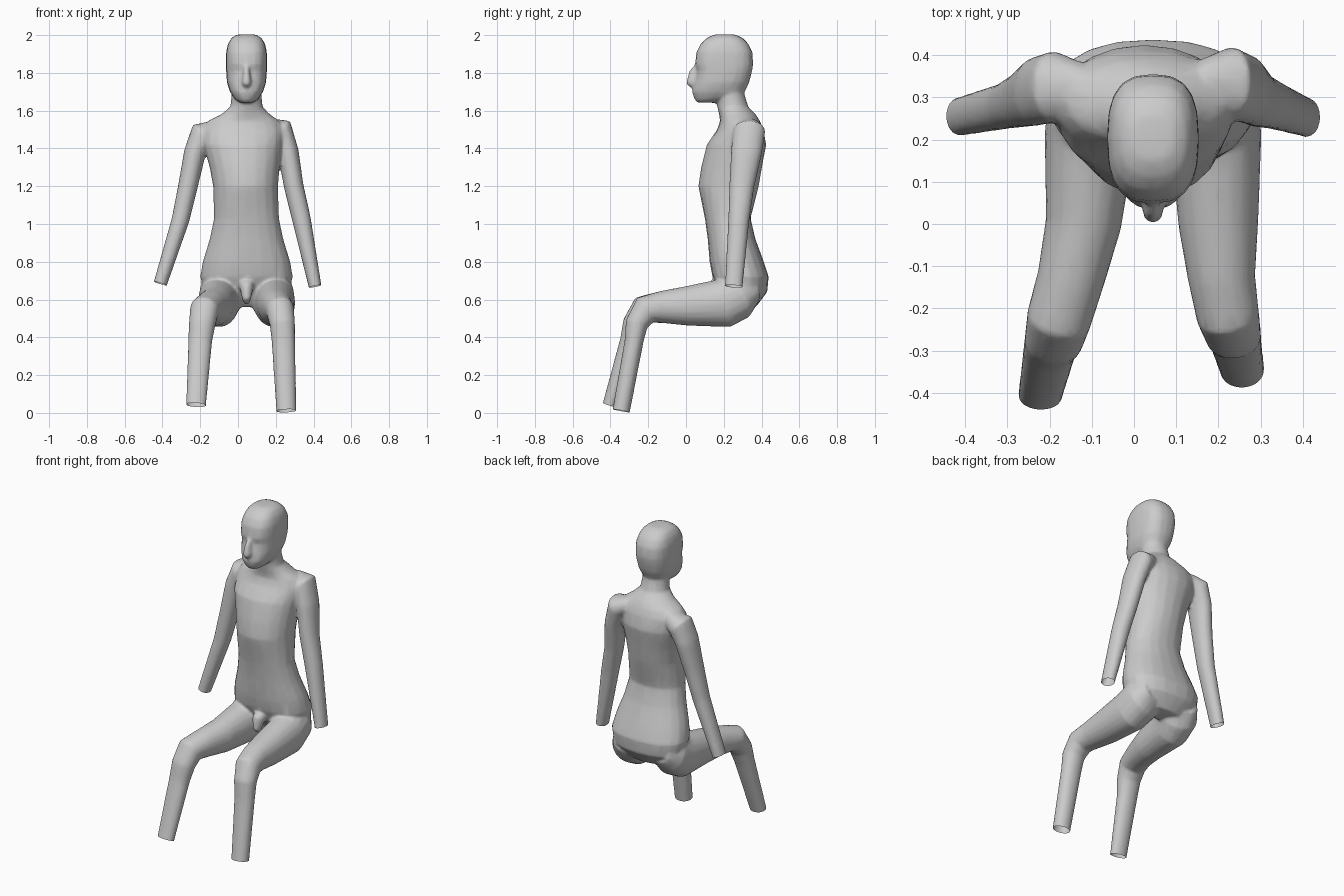
import bpy, bmesh, math
from mathutils import Vector as V

bm = bmesh.new()
N = 20


def sgn_pow(a, p):
    return math.copysign(abs(a) ** p, a)


def loft(rings):
    """Skin closed rings; each ring = (centre, u axis, v axis, squareness)."""
    loops = []
    for c, u, v, e in rings:
        loop = []
        for i in range(N):
            a = 2 * math.pi * i / N
            loop.append(bm.verts.new(c + u * sgn_pow(math.cos(a), 2 / e) + v * sgn_pow(math.sin(a), 2 / e)))
        loops.append(loop)
    for a, b in zip(loops, loops[1:]):
        for i in range(N):
            j = (i + 1) % N
            bm.faces.new((a[i], a[j], b[j], b[i]))
    bm.faces.new(loops[0][::-1])
    bm.faces.new(loops[-1])


def stack(rows):
    """Horizontal sections: z, centre x, half width, front y, back y, squareness."""
    loft([(V((cx, (f + b) / 2, z)), V((w, 0, 0)), V((0, (b - f) / 2, 0)), e) for z, cx, w, f, b, e in rows])


def limb(rows):
    """Sections across a path: x, y, z, half width in x, half depth."""
    pts = [V(r[:3]) for r in rows]
    rings = []
    for i, r in enumerate(rows):
        t = V((0, 0, 0))
        if i > 0:
            t += (pts[i] - pts[i - 1]).normalized()
        if i < len(rows) - 1:
            t += (pts[i + 1] - pts[i]).normalized()
        t.normalize()
        u = (V((1, 0, 0)) - t * t.x).normalized()
        rings.append((pts[i], u * r[3], t.cross(u) * r[4], 2.1))
    loft(rings)


def open_limb(rows):
    """Limb running past its last point; returns the cut plane for the open end."""
    a, b = V(rows[-2][:3]), V(rows[-1][:3])
    d = (b - a).normalized()
    limb(rows + [tuple(b + d * 0.04) + rows[-1][3:]])
    return b, d


# torso and neck
stack([(0.56, .045, .13, .25, .37, 2), (0.64, .045, .225, .18, .43, 2.2), (0.72, .045, .245, .14, .438, 2.3),
       (0.80, .045, .232, .125, .412, 2.2), (0.92, .045, .195, .115, .368, 2.2), (1.03, .045, .172, .10, .342, 2.2),
       (1.20, .04, .172, .065, .385, 2.1), (1.30, .035, .185, .08, .402, 2.1), (1.42, .025, .21, .11, .425, 2.1),
       (1.50, .025, .215, .165, .41, 2.1), (1.545, .03, .19, .18, .392, 2), (1.58, .04, .13, .175, .37, 2),
       (1.62, .045, .086, .165, .33, 2), (1.72, .045, .075, .16, .30, 2)])

# head
stack([(1.642, .045, .035, .06, .16, 2.2), (1.66, .045, .062, .045, .22, 2.2), (1.70, .045, .088, .032, .31, 2.4),
       (1.75, .045, .104, .045, .335, 2.5), (1.81, .045, .108, .058, .35, 2.6), (1.845, .045, .109, .048, .356, 2.7),
       (1.91, .045, .108, .055, .352, 2.7), (1.955, .045, .098, .078, .33, 2.6), (1.985, .045, .08, .11, .30, 2.5),
       (2.003, .045, .05, .15, .26, 2.3)])

# nose
limb([(.045, .065, 1.85, .012, .012), (.045, .04, 1.80, .018, .025), (.045, .034, 1.752, .026, .036),
      (.045, .05, 1.735, .02, .025)])

# arms
ends = [open_limb([(-.12, .32, 1.50, .05, .06), (-.19, .325, 1.475, .07, .085), (-.228, .315, 1.38, .058, .082),
                   (-.265, .295, 1.20, .052, .066), (-.305, .28, 1.02, .047, .055), (-.411, .255, .685, .036, .046)]),
        open_limb([(.16, .33, 1.51, .05, .06), (.23, .335, 1.495, .068, .085), (.266, .32, 1.38, .056, .082),
                   (.295, .295, 1.20, .052, .066), (.335, .28, 1.03, .05, .056), (.408, .253, .67, .034, .047)])]

# thighs and shins
ends += [open_limb([(-.06, .35, .65, .10, .07), (-.09, .28, .62, .118, .125), (-.105, .20, .58, .108, .13),
                    (-.12, 0, .566, .09, .104), (-.15, -.13, .56, .08, .085), (-.178, -.225, .545, .077, .078),
                    (-.19, -.275, .47, .07, .062), (-.2, -.30, .38, .063, .05), (-.222, -.405, .042, .053, .037)]),
         open_limb([(.15, .35, .65, .10, .07), (.18, .28, .62, .120, .125), (.195, .20, .58, .108, .13),
                    (.2, 0, .566, .095, .104), (.208, -.13, .56, .08, .085), (.222, -.215, .545, .075, .078),
                    (.235, -.262, .47, .067, .06), (.24, -.275, .38, .062, .05), (.256, -.343, .011, .053, .046)])]

# crotch
limb([(.045, .22, .70, .05, .05), (.045, .14, .66, .035, .04), (.045, .13, .61, .025, .03), (.045, .15, .58, .015, .015)])

bmesh.ops.recalc_face_normals(bm, faces=bm.faces)
mesh = bpy.data.meshes.new("seated_body")
bm.to_mesh(mesh)
bm.free()
body = bpy.data.objects.new("seated_body", mesh)
bpy.context.collection.objects.link(body)
bpy.context.view_layer.objects.active = body
body.select_set(True)

# fuse the parts into one skin
m = body.modifiers.new("fuse", 'REMESH')
m.mode, m.voxel_size = 'VOXEL', 0.009
m = body.modifiers.new("soften", 'SMOOTH')
m.factor, m.iterations = 0.5, 5
m = body.modifiers.new("simplify", 'DECIMATE')
m.ratio = 0.15
for m in list(body.modifiers):
    bpy.ops.object.modifier_apply(modifier=m.name)

# cut wrists and ankles open
bm = bmesh.new()
bm.from_mesh(body.data)
for p, d in ends:
    vs = {v for v in bm.verts if (v.co - p).length < 0.10 and abs(v.co.x) > abs(p.x) - 0.075}
    fs = [f for f in bm.faces if all(v in vs for v in f.verts)]
    es = {e for f in fs for e in f.edges}
    gv = {v for f in fs for v in f.verts}
    bmesh.ops.bisect_plane(bm, geom=list(gv) + list(es) + fs, plane_co=p, plane_no=d, clear_outer=True)
bm.to_mesh(body.data)
bm.free()
bpy.ops.object.shade_smooth_by_angle(angle=math.radians(60))
